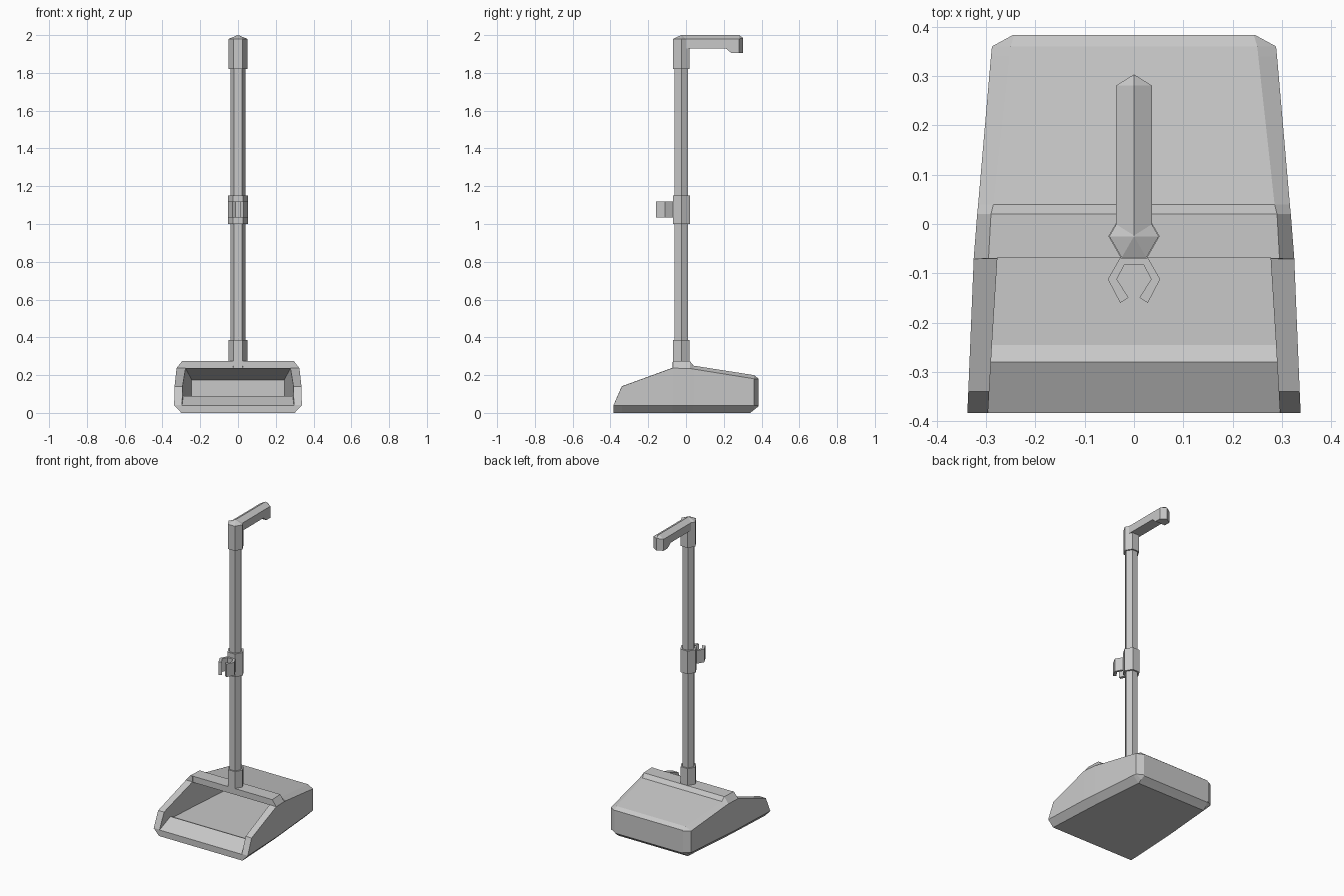
import bpy, bmesh, math

if "Cube" in bpy.data.objects:
    bpy.data.objects.remove(bpy.data.objects["Cube"], do_unlink=True)

grey = bpy.data.materials.new("plain grey")
grey.use_nodes = True
colour = (0.58, 0.58, 0.58, 1)
grey.diffuse_color = colour
grey.node_tree.nodes["Principled BSDF"].inputs["Base Color"].default_value = colour


def loft(name, rings):
    """Join matching rings of points into a closed, flat-shaded solid."""
    bm = bmesh.new()
    loops = [[bm.verts.new(p) for p in ring] for ring in rings]
    n = len(loops[0])
    for a, b in zip(loops, loops[1:]):
        for i in range(n):
            j = (i + 1) % n
            bm.faces.new((a[i], a[j], b[j], b[i]))
    bm.faces.new(reversed(loops[0]))
    bm.faces.new(loops[-1])
    # The winding is consistent, so turn everything outward by signed volume
    if bm.calc_volume(signed=True) < 0:
        bmesh.ops.reverse_faces(bm, faces=bm.faces)
    mesh = bpy.data.meshes.new(name)
    bm.to_mesh(mesh)
    bm.free()
    mesh.materials.append(grey)
    obj = bpy.data.objects.new(name, mesh)
    bpy.context.collection.objects.link(obj)
    return obj


def mirrored(y, half):
    """Full cross-section at y from its right half, listed bottom to top."""
    return [(x, y, z) for x, z in half] + [(-x, y, z) for x, z in reversed(half)]


def hexagon(r, z):
    return [(r * math.cos(i * math.pi / 3), r * math.sin(i * math.pi / 3) - 0.025, z)
            for i in range(6)]


# Pan shell: y, bottom width, bottom z, side width, shoulder z, top width, top z
sections = [
    (-0.383, 0.30, 0, 0.338, 0.042, 0.295, 0.043),
    (-0.34, 0.298, 0, 0.336, 0.14, 0.29, 0.141),
    (-0.071, 0.284, 0, 0.325, 0.238, 0.275, 0.239),
    (-0.07, 0.284, 0, 0.325, 0.237, 0.295, 0.275),
    (0.02, 0.278, 0, 0.318, 0.235, 0.29, 0.275),
    (0.04, 0.276, 0, 0.316, 0.232, 0.285, 0.25),
    (0.34, 0.25, 0, 0.29, 0.184, 0.252, 0.203),
    (0.36, 0.248, 0.016, 0.288, 0.18, 0.25, 0.2),
    (0.383, 0.242, 0.034, 0.246, 0.178, 0.243, 0.182),
]
pan = loft("pan_shell", [
    mirrored(y, [(bx, bz), (wx, 0.04), (wx, zs), (tx, zt)])
    for y, bx, bz, wx, zs, tx, zt in sections])

# Hollow with a front ramp, a small lip and an overhanging hood
hollow = [
    (-0.45, 0.299, 0.009, 0.5),
    (-0.383, 0.296, 0.04, 0.5),
    (-0.28, 0.29, 0.09, 0.5),
    (-0.245, 0.288, 0.075, 0.5),
    (-0.069, 0.277, 0.075, 0.5),
    (-0.068, 0.277, 0.075, 0.235),
    (0.33, 0.245, 0.075, 0.175),
]
cutter = loft("hollow_cutter", [mirrored(y, [(w, lo), (w, hi)]) for y, w, lo, hi in hollow])
cutter.hide_render = True
cut = pan.modifiers.new("hollow", "BOOLEAN")
cut.operation = "DIFFERENCE"
cut.solver = "EXACT"
cut.object = cutter
bpy.context.view_layer.objects.active = pan
bpy.ops.object.modifier_apply(modifier=cut.name)
bpy.data.objects.remove(cutter, do_unlink=True)

# Six-sided pole with its sockets and collar
for name, r, low, high in (("pole", 0.04, 0.26, 1.9),
                           ("base_socket", 0.05, 0.24, 0.385),
                           ("clip_collar", 0.052, 1.0, 1.15),
                           ("top_socket", 0.05, 1.82, 1.98)):
    loft(name, [hexagon(r, low), hexagon(r, high)])
loft("socket_cap", [hexagon(0.05, 1.98), hexagon(0.001, 2.0)])

# Ridged handle with a pointed, hooked end: y, half width, bottom z, edge z, ridge z
grip = [
    (-0.025, 0.036, 1.93, 1.98, 2.0),
    (0.21, 0.036, 1.93, 1.98, 2.0),
    (0.24, 0.036, 1.905, 1.98, 2.0),
    (0.281, 0.036, 1.905, 1.98, 2.0),
    (0.303, 0.0005, 1.905, 1.984, 1.985),
]
loft("handle", [[(-w, y, lo), (w, y, lo), (w, y, edge), (0, y, top), (-w, y, edge)]
                for y, w, lo, edge, top in grip])

# Open clip for holding a broom stick
arm = [(0.028, -0.068), (0.053, -0.112), (0.028, -0.16),
       (0.011, -0.149), (0.035, -0.112), (0.019, -0.082)]
outline = arm + [(-x, y) for x, y in reversed(arm)]
loft("broom_clip", [[(x, y, z) for x, y in outline] for z in (1.035, 1.12)])
